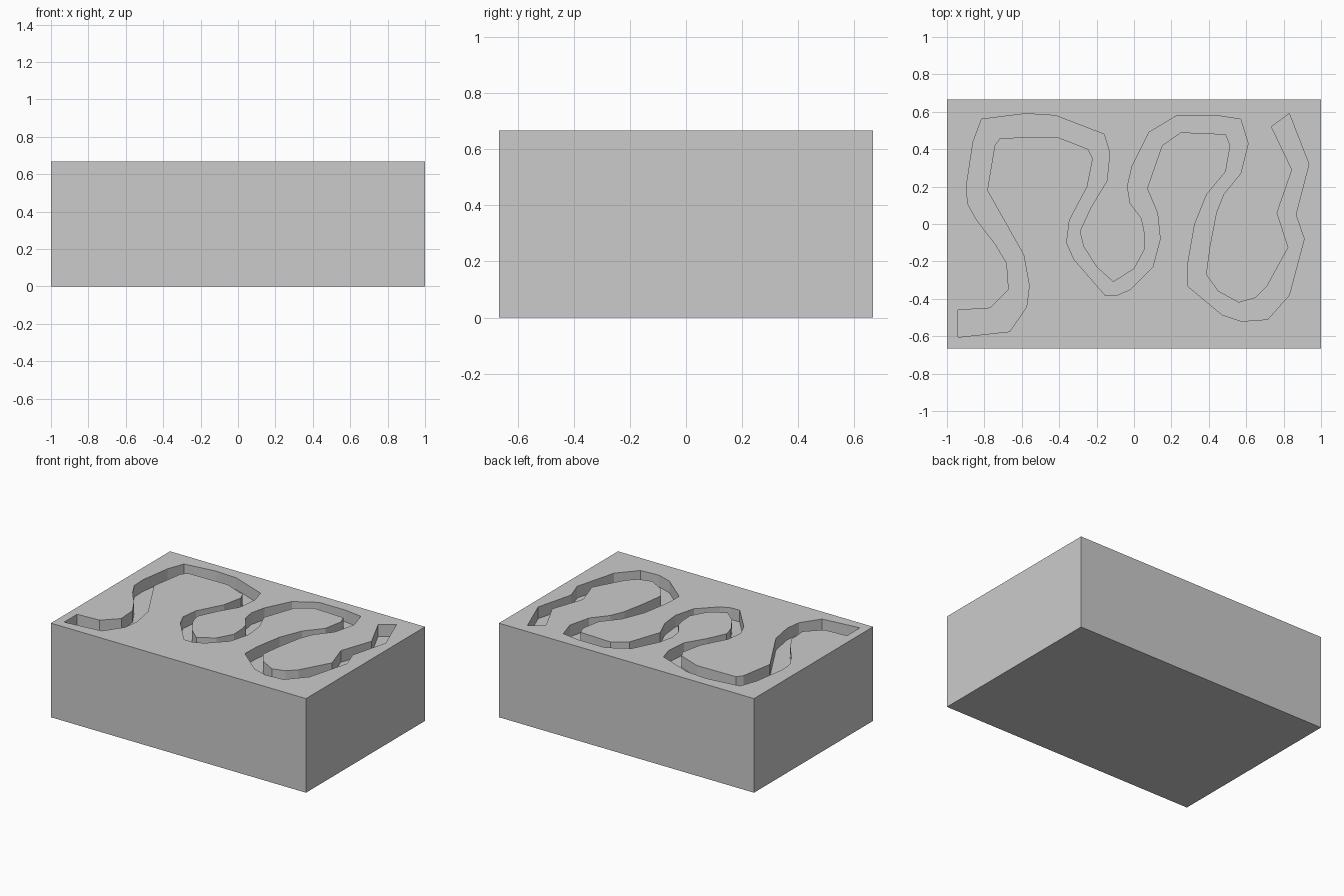
import bpy, bmesh

if "Cube" in bpy.data.objects:
    bpy.data.objects.remove(bpy.data.objects["Cube"])

W, D, H = 2.0, 1.333, 0.667
DEPTH = 0.083

# The two banks of the winding channel, both running from left end to right end
upper_bank = [
    (-.94, -.46), (-.77, -.45), (-.67, -.35), (-.68, -.21), (-.74, -.11), (-.84, .02),
    (-.89, .11), (-.895, .21), (-.86, .44), (-.815, .56), (-.58, .59), (-.42, .58),
    (-.16, .48), (-.13, .38), (-.145, .23), (-.23, .09), (-.29, -.04), (-.27, -.12),
    (-.20, -.23), (-.11, -.31), (0, -.24), (.06, -.13), (.055, -.04), (.04, .03),
    (-.02, .11), (-.035, .20), (-.01, .31), (.08, .49), (.23, .58), (.44, .58),
    (.57, .56), (.61, .43), (.57, .27), (.48, .16), (.44, .06), (.405, -.12),
    (.385, -.27), (.45, -.36), (.56, -.42), (.65, -.395), (.71, -.335),
    (.825, -.125), (.765, .06), (.845, .29), (.735, .52)]
lower_bank = [
    (-.94, -.605), (-.665, -.575), (-.575, -.445), (-.56, -.33), (-.59, -.165),
    (-.785, .18), (-.745, .42), (-.715, .46), (-.41, .465), (-.245, .40), (-.22, .35),
    (-.25, .20), (-.345, .02), (-.36, -.10), (-.32, -.19), (-.155, -.38), (-.09, -.38),
    (-.02, -.35), (.10, -.23), (.14, -.08), (.125, .06), (.07, .19), (.15, .42),
    (.25, .49), (.49, .48), (.515, .42), (.49, .28), (.39, .16), (.325, 0),
    (.29, -.20), (.285, -.33), (.47, -.485), (.575, -.52), (.715, -.51),
    (.83, -.38), (.91, -.08), (.865, .05), (.935, .32), (.83, .59)]


def prism(name, outline, z0, z1):
    """Extrude a flat outline from z0 up to z1."""
    bm = bmesh.new()
    face = bm.faces.new([bm.verts.new((x, y, z0)) for x, y in outline])
    top = bmesh.ops.extrude_face_region(bm, geom=[face], use_keep_orig=True)["geom"]
    verts = [g for g in top if isinstance(g, bmesh.types.BMVert)]
    bmesh.ops.translate(bm, verts=verts, vec=(0, 0, z1 - z0))
    bmesh.ops.recalc_face_normals(bm, faces=bm.faces)
    mesh = bpy.data.meshes.new(name)
    bm.to_mesh(mesh)
    bm.free()
    obj = bpy.data.objects.new(name, mesh)
    bpy.context.collection.objects.link(obj)
    return obj


# Solid block
x, y = W / 2, D / 2
block = prism("block", [(-x, -y), (x, -y), (x, y), (-x, y)], 0, H)

# Channel cutter carved out of the top
cutter = prism("channel_cutter", lower_bank + upper_bank[::-1], H - DEPTH, H + 0.1)
cutter.hide_render = True
carve = block.modifiers.new("carve_channel", "BOOLEAN")
carve.operation = "DIFFERENCE"
carve.solver = "EXACT"
carve.object = cutter

# Apply the carve and remove the cutter
bpy.context.view_layer.objects.active = block
block.select_set(True)
bpy.ops.object.modifier_apply(modifier=carve.name)
bpy.data.objects.remove(cutter)
